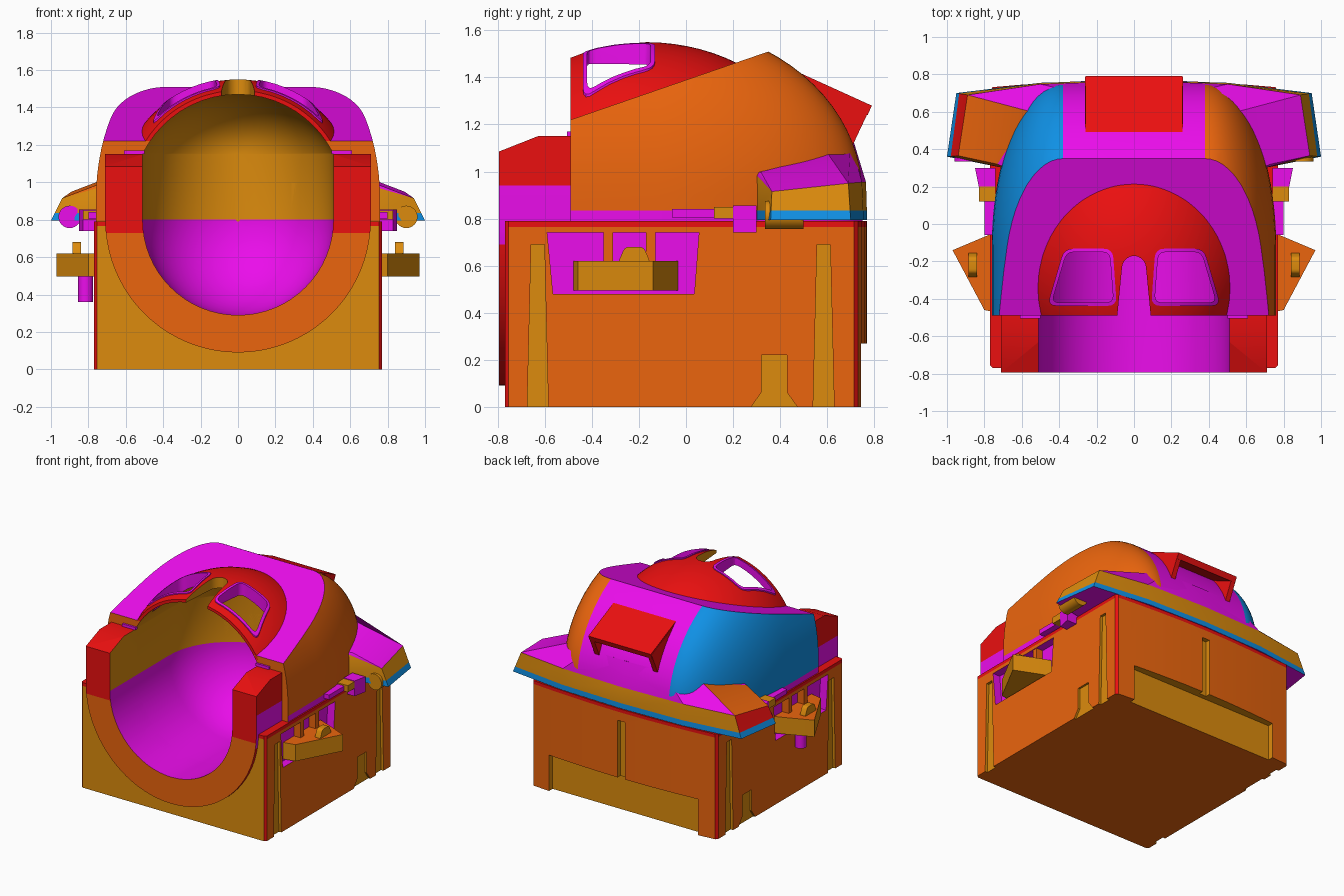
import bpy, bmesh
from math import sin, cos, pi, sqrt
from mathutils import Vector

if "Cube" in bpy.data.objects:
    bpy.data.objects.remove(bpy.data.objects["Cube"])

COLORS = {"orange": (.83, .13, .004), "magenta": (.83, .004, .83), "red": (.83, .005, .005),
          "gold": (.72, .26, .004), "blue": (.005, .28, .78)}
MATS = []
for key, c in COLORS.items():
    m = bpy.data.materials.new(key)
    m.diffuse_color = (*c, 1)
    m.use_nodes = True
    m.node_tree.nodes["Principled BSDF"].inputs["Base Color"].default_value = m.diffuse_color
    MATS.append(m)
ID = {k: i for i, k in enumerate(COLORS)}


def paint(bm, color, test=lambda c, n: True):
    bm.normal_update()
    for f in bm.faces:
        if test(f.calc_center_median(), f.normal):
            f.material_index = ID[color]


def loft(sections, color):
    bm = bmesh.new()
    rings = [[bm.verts.new(p) for p in s] for s in sections]
    n = len(rings[0])
    for a, b in zip(rings, rings[1:]):
        for i in range(n):
            bm.faces.new((a[i], a[(i + 1) % n], b[(i + 1) % n], b[i]))
    bm.faces.new(rings[0])
    bm.faces.new(rings[-1])
    bmesh.ops.recalc_face_normals(bm, faces=bm.faces)
    paint(bm, color)
    return bm


def prism(pts, axis, a, b, color):
    put = {"x": lambda p, q, t: (t, p, q), "y": lambda p, q, t: (p, t, q), "z": lambda p, q, t: (p, q, t)}[axis]
    return loft([[put(p, q, t) for p, q in pts] for t in (a, b)], color)


def box(x0, x1, y0, y1, z0, z1, color):
    return prism([(x0, y0), (x1, y0), (x1, y1), (x0, y1)], "z", z0, z1, color)


def disc(cx, cy, r, n=24):
    return [(cx + r * cos(2 * pi * i / n), cy + r * sin(2 * pi * i / n)) for i in range(n)]


def rounded(pts, r):
    out = []
    for i, p in enumerate(pts):
        p, a, b = Vector(p), Vector(pts[i - 1]), Vector(pts[(i + 1) % len(pts)])
        s, e = p + (a - p).normalized() * r, p + (b - p).normalized() * r
        for k in range(5):
            t = k / 4
            out.append(tuple(s * (1 - t) ** 2 + p * 2 * t * (1 - t) + e * t * t))
    return out


def slice_bm(bm, co, no, color=None):
    """Split along a plane; with a colour, also remove the outer side and cap it."""
    bmesh.ops.bisect_plane(bm, geom=bm.verts[:] + bm.edges[:] + bm.faces[:], dist=1e-5,
                           plane_co=co, plane_no=no, clear_outer=color is not None)
    if color:
        res = bmesh.ops.holes_fill(bm, edges=[e for e in bm.edges if e.is_boundary], sides=0)
        for f in res["faces"]:
            f.material_index = ID[color]
        bmesh.ops.recalc_face_normals(bm, faces=bm.faces)


def make(name, bm, cuts=(), keep=None):
    me = bpy.data.meshes.new(name)
    bm.to_mesh(me)
    bm.free()
    for m in MATS:
        me.materials.append(m)
    ob = bpy.data.objects.new(name, me)
    bpy.context.collection.objects.link(ob)
    bpy.ops.object.select_all(action="DESELECT")
    bpy.context.view_layer.objects.active = ob
    ob.select_set(True)
    for c in ([keep] if keep else []) + list(cuts):
        mod = ob.modifiers.new("cut", "BOOLEAN")
        mod.operation = "INTERSECT" if c is keep else "DIFFERENCE"
        mod.solver = "EXACT"
        mod.object = c
        bpy.ops.object.modifier_apply(modifier=mod.name)
    bpy.ops.object.shade_smooth_by_angle(angle=0.5)
    return ob


cutters = []


def cutter(bm):
    ob = make("cutter", bm)
    ob.hide_render = True
    cutters.append(ob)
    return ob


def both(pts):
    return pts + [(-p[0], *p[1:]) for p in reversed(pts) if abs(p[0]) > 1e-6]


# cavity: round-bottomed trough with domed roof and rounded back end
def cavity_section(y, s):
    low = [(.51 * s * cos(a), y, .8 + .51 * s * sin(a)) for a in [pi + pi * i / 32 for i in range(33)]]
    top = [(s * u, y, 1.15 + s * (sqrt(.3204 - u * u) - .246)) for u in [.51 * cos(pi * i / 24) for i in range(25)]]
    return low + top


cav = loft([cavity_section(-1, 1)] + [cavity_section(-.09 + .51 * sin(t), max(cos(t), .02))
           for t in [pi / 2 * i / 14 for i in range(15)]], "gold")
paint(cav, "magenta", lambda c, n: c.z < .8)
cavity = cutter(cav)

# hood openings: two windows and a central slot
win = [(.11, -.42), (.44, -.42), (.36, -.15), (.13, -.15)]
rim = [(.092, -.438), (.464, -.438), (.374, -.132), (.114, -.132)]
flip = lambda pts, s: [(s * x, y) for x, y in pts]
windows = [cutter(prism(rounded(flip(win, s), .04), "z", 1.1, 1.8, "magenta")) for s in (1, -1)]
rims = [cutter(prism(rounded(flip(rim, s), .05), "z", 1.25, 1.8, "magenta")) for s in (1, -1)]
slot = cutter(prism([(-.1, -.6), (.1, -.6), (.065, -.24)] +
                    [(.065 * cos(a), -.24 + .07 * sin(a)) for a in [pi * i / 10 for i in range(1, 10)]] +
                    [(-.065, -.24)], "z", 1.2, 1.8, "gold"))

# base with grooves, side recesses and a back notch
plan = [(.755, -.77), (.77, -.755), (.77, .715), (.755, .732), (.6, .745), (.4, .758), (.2, .767), (0, .77)]
base = prism(both(plan), "z", 0, .79, "orange")
slice_bm(base, (0, 0, .765), (0, 0, 1))
paint(base, "gold", lambda c, n: n.y < -.9)
paint(base, "red", lambda c, n: c.z > .765 or .3 < abs(n.x) < .95)
cuts = [cavity, cutter(box(-.62, .62, .70, .9, -.1, .27, "gold")), cutter(box(-.03, .03, .735, .9, .26, .7, "gold"))]
for s in (1, -1):
    for c in (-.63, .585):
        cuts.append(cutter(prism([(c - .045, -.01), (c + .045, -.01), (c + .028, .69), (c - .028, .69)],
                                 "x", s * .75, s * .9, "gold")))
    cuts.append(cutter(prism([(.27, -.01), (.32, .06), (.32, .22), (.43, .22), (.43, .06), (.48, -.01)],
                             "x", s * .755, s * .9, "gold")))
    cuts.append(cutter(prism([(-.565, .48), (.035, .48), (.055, .74), (-.59, .74)], "x", s * .71, s * .9, "magenta")))
make("base", base, cuts)

# raised collar around the front opening
arc = [(.71 * cos(a), .8 + .71 * sin(a)) for a in [pi + pi * i / 40 for i in range(41)]]
collar = prism(arc + [(.71, 1.15), (-.71, 1.15)], "y", -.795, -.47, "red")
slice_bm(collar, (0, -.795, 1.085), (0, -.065, .165), "red")
for z in (.73, .94):
    slice_bm(collar, (0, 0, z), (0, 0, 1))
paint(collar, "magenta", lambda c, n: abs(n.x) > .9 and .7 < c.z < .94)
paint(collar, "orange", lambda c, n: n.y < -.9 and c.z < .73)
make("front_collar", collar, [cavity])


# main dome: arched shell with a rounded back and sloping flat top
def dome_section(y, s):
    half = [(.38 + .38 * s, y, .785)] + [(.38 + .38 * s * cos(a), y, .9 + .725 * s * sin(a))
                                         for a in [pi / 2 * i / 16 for i in range(17)]]
    return both(half)


dome = loft([dome_section(-.49, 1)] + [dome_section(-.12 + .87 * sin(t), max(cos(t), .03))
            for t in [pi / 2 * i / 20 for i in range(21)]], "magenta")
slice_bm(dome, (0, .35, 1.51), (0, -.345, 1), "magenta")
slice_bm(dome, (0, 0, .835), (0, 0, 1))
panel = lambda c, n: abs(c.x) > .38 and c.z > .835
paint(dome, "orange", lambda c, n: (panel(c, n) and c.x > 0) or n.y < -.95)
paint(dome, "blue", lambda c, n: panel(c, n) and c.x < 0)
make("dome", dome, [cavity, slot] + windows)


# hood bulging out of the sloping top, with window frames
def hood_bm(grow, color):
    bm = bmesh.new()
    bmesh.ops.create_uvsphere(bm, u_segments=64, v_segments=40, radius=1)
    for v in bm.verts:
        v.co = (v.co.x * (.64 + grow), v.co.y * (.75 + grow) - .17, v.co.z * (.62 + grow) + .93)
    slice_bm(bm, (0, -.49 - grow, 0), (0, -1, 0), color)
    slice_bm(bm, (0, .35, 1.48), (0, .345, -1), color)
    paint(bm, color)
    return bm


make("hood", hood_bm(0, "red"), [cavity, slot] + windows)
for r, w in zip(rims, windows):
    make("window_frame", hood_bm(.007, "magenta"), [w, cavity], keep=r)

# magenta edge trim along the foot of the hood opening
for s in (1, -1):
    make("opening_trim", box(s * .5, s * .61, -.505, -.48, 1.15, 1.17, "magenta"))

# flared brim around the back
low = [(.70, .30, .795), (1.0, .36, .795), (.95, .70, .795), (.5, .755, .795), (0, .77, .795)]
mid = [(.70, .30, .985), (.94, .365, .915), (.89, .69, .95), (.5, .748, .955), (0, .765, .955)]
top = [(.68, .30, 1.0), (.73, .32, .995), (.55, .60, 1.08), (.3, .70, 1.13), (0, .712, 1.13)]
brim = loft([both(low), both(mid), both(top)], "magenta")
slice_bm(brim, (0, 0, .835), (0, 0, 1))
paint(brim, "gold", lambda c, n: abs(n.z) < .45 and c.z < .97)
paint(brim, "blue", lambda c, n: c.z < .835 and abs(n.z) < .6)
paint(brim, "orange", lambda c, n: c.x < -.6 and n.z > .45)
paint(brim, "red", lambda c, n: c.x < -.9 and n.x < -.7 and c.z > .835)
make("brim", brim, [cavity])

# rear visor: tilted plate with two cheeks
make("visor_plate", prism([(.46, 1.385), (.46, 1.43), (.79, 1.28), (.772, 1.24)], "x", -.26, .26, "red"))
for s in (1, -1):
    make("visor_cheek", prism([(.5, 1.4), (.785, 1.275), (.71, 1.115), (.6, 1.15)], "x", s * .225, s * .262, "red"))

# side fittings, mirrored
for s in (1, -1):
    latch = prism(flip([(.70, -.03), (.78, -.06), (.97, -.14), (.80, -.46), (.70, -.48)], s), "z", .495, .62, "gold")
    paint(latch, "orange", lambda c, n: n.z > .9)
    make("latch", latch)
    make("latch_nub", prism(rounded([(-.29, .61), (-.26, .68), (-.18, .68), (-.15, .61)], .02),
                            "x", s * .84, s * .885, "gold"))
    for y in (-.33, -.15):
        make("latch_rib", box(s * .70, s * .765, y - .02, y + .02, .6, .77, "orange"))
    make("hinge_bar", box(s * .74, s * .80, -.06, .2, .805, .84, "magenta"))
    make("hinge_pad", box(s * .74, s * .83, .12, .2, .80, .85, "gold"))
    make("hinge_block", prism(flip([(.74, .2), (.83, .2), (.85, .3), (.74, .3)], s), "z", .74, .855, "magenta"))
    make("brim_peg", prism(disc(s * .9, .815, .06), "y", .335, .5, "gold" if s > 0 else "magenta"))

# extra barrel under the left latch
make("latch_barrel", prism(disc(-.815, -.2, .04), "z", .36, .5, "magenta"))

for c in cutters:
    bpy.data.objects.remove(c, do_unlink=True)
